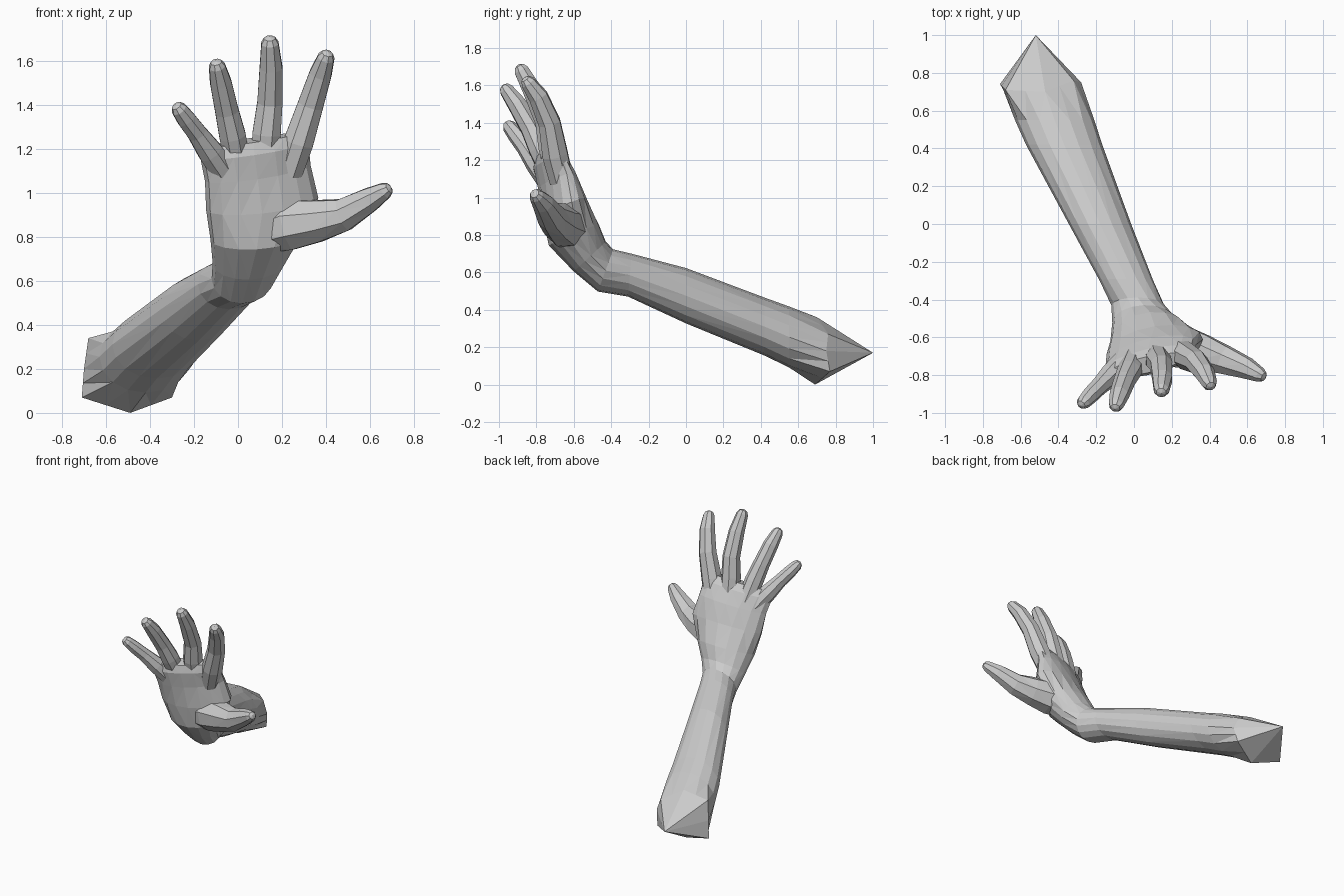
import bpy, bmesh, math
from mathutils import Vector

if "Cube" in bpy.data.objects:
    bpy.data.objects.remove(bpy.data.objects["Cube"])


def loft(name, rings, start_tip=None, end_tip=None):
    """Closed flat-shaded skin over equal-sized rings, with optional pointed ends."""
    bm = bmesh.new()
    vr = [[bm.verts.new(p) for p in r] for r in rings]
    n = len(vr[0])
    for a, b in zip(vr, vr[1:]):
        for i in range(n):
            j = (i + 1) % n
            bm.faces.new((a[i], a[j], b[j], b[i]))
    for ring, tip in ((vr[0], start_tip), (vr[-1], end_tip)):
        if tip is None:
            bm.faces.new(ring)
        else:
            t = bm.verts.new(tip)
            for i in range(n):
                bm.faces.new((ring[i], ring[(i + 1) % n], t))
    bmesh.ops.recalc_face_normals(bm, faces=bm.faces[:])
    bmesh.ops.triangulate(bm, faces=bm.faces[:])
    me = bpy.data.meshes.new(name)
    bm.to_mesh(me)
    bm.free()
    ob = bpy.data.objects.new(name, me)
    bpy.context.collection.objects.link(ob)
    return ob


def oval(c, rx, rv, tilt, skew, n=16):
    """Cross-section: wide along x, thick along a direction tilted from z to y."""
    a = math.radians(tilt)
    u = Vector((rx, 0.22 * rx * skew, 0.15 * rx * skew))
    v = Vector((0, math.sin(a), math.cos(a))) * rv
    return [Vector(c) + u * math.cos(2 * math.pi * k / n) + v * math.sin(2 * math.pi * k / n)
            for k in range(n)]


def finger(name, pts, n=8):
    """Tapered tube through (x, y, z, radius) points with a rounded tip."""
    P = [Vector(p[:3]) for p in pts]
    R = [p[3] for p in pts]
    d = (P[-1] - P[-2]).normalized()
    P.append(P[-1] + d * R[-1] * 0.65)
    R.append(R[-1] * 0.65)
    rings = []
    for i, p in enumerate(P):
        d = (P[min(i + 1, len(P) - 1)] - P[max(i - 1, 0)]).normalized()
        side = d.cross(Vector((0, 1, 0))).normalized()
        up = side.cross(d)
        rings.append([p + (side * math.cos(2 * math.pi * (k + .5) / n)
                           + up * math.sin(2 * math.pi * (k + .5) / n)) * R[i] * 1.05
                      for k in range(n)])
    return loft(name, rings, end_tip=P[-1] + d * R[-1] * 0.4)


# Cut elbow end: eight corners, with midpoints between
elbow = [Vector(p) for p in (
    (-.28, .75, .18), (-.32, .76, .27), (-.47, .70, .36), (-.68, .71, .34),
    (-.70, .73, .20), (-.71, .74, .07), (-.49, .69, .0), (-.30, .77, .07))]
end_ring = []
for i, p in enumerate(elbow):
    end_ring += [p, (p + elbow[(i + 1) % 8]) / 2]

# Forearm, wrist and palm as one loft: centre, half width, half thickness, tilt, skew
sections = [
    ((-.42, .55, .255), .210, .163, 0, 0),
    ((-.37, .42, .31), .202, .155, 0, 0),
    ((-.18, .00, .475), .165, .148, 0, 0),
    ((-.04, -.30, .585), .142, .115, 5, 0),
    ((.02, -.43, .61), .140, .120, 20, 0),
    ((.05, -.515, .685), .165, .117, 47, .2),
    ((.085, -.60, .80), .210, .145, 67, .4),
    ((.11, -.65, .95), .255, .118, 68, .7),
    ((.09, -.69, 1.09), .240, .092, 72, 1),
    ((.075, -.73, 1.19), .245, .072, 75, 1),
    ((.070, -.745, 1.24), .205, .045, 75, 1),
]
arm = loft("forearm_and_hand", [end_ring] + [oval(*s) for s in sections],
           start_tip=(-.52, 1.0, .17))

# Fingers and thumb
digits = {
    "little_finger": [(-.06, -.735, 1.09, .060), (-.125, -.80, 1.185, .058),
                      (-.185, -.86, 1.27, .046), (-.235, -.91, 1.335, .043),
                      (-.268, -.945, 1.38, .036)],
    "ring_finger": [(.0, -.715, 1.12, .060), (-.025, -.78, 1.26, .062),
                    (-.05, -.83, 1.37, .055), (-.078, -.905, 1.50, .050),
                    (-.095, -.96, 1.575, .038)],
    "middle_finger": [(.12, -.69, 1.13, .062), (.13, -.725, 1.27, .066),
                      (.145, -.75, 1.41, .059), (.150, -.82, 1.57, .053),
                      (.145, -.88, 1.68, .040)],
    "index_finger": [(.23, -.665, 1.09, .065), (.275, -.70, 1.23, .070),
                     (.33, -.73, 1.40, .060), (.375, -.79, 1.54, .052),
                     (.400, -.845, 1.615, .039)],
    "thumb": [(.08, -.60, .81, .09), (.23, -.645, .855, .118), (.36, -.68, .872, .098),
              (.48, -.72, .90, .076), (.60, -.765, .97, .056), (.668, -.80, 1.01, .038)],
}

# Join the digits to the palm as one skin
bpy.context.view_layer.objects.active = arm
for name, pts in digits.items():
    part = finger(name, pts)
    mod = arm.modifiers.new(name, 'BOOLEAN')
    mod.operation = 'UNION'
    mod.solver = 'EXACT'
    mod.object = part
    bpy.ops.object.modifier_apply(modifier=mod.name)
    bpy.data.objects.remove(part)
